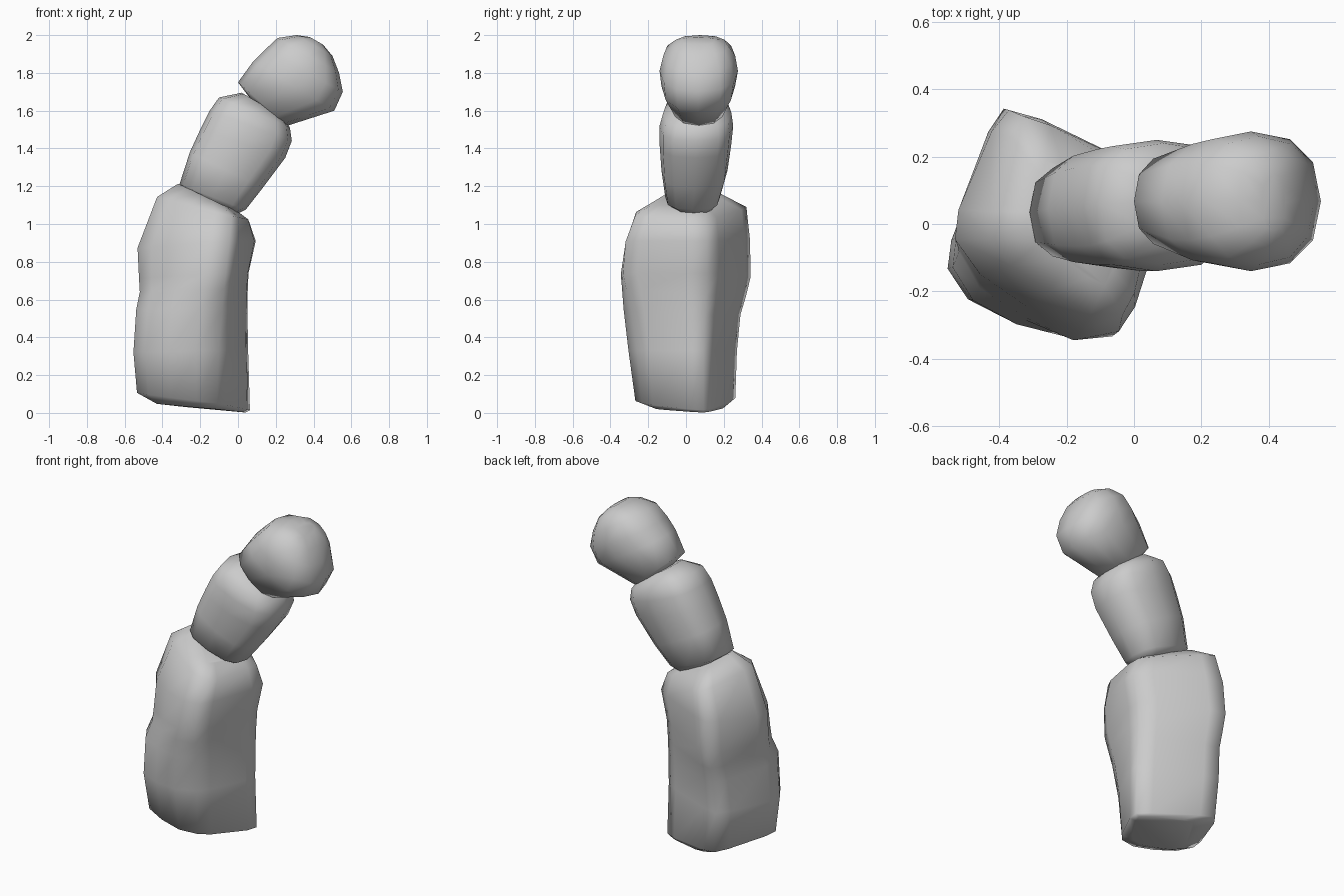
import bpy, bmesh, math
from mathutils import Vector

if "Cube" in bpy.data.objects:
    bpy.data.objects.remove(bpy.data.objects["Cube"])


def loft(name, rings):
    """Skin a stack of equal-length rings into a closed, smooth-shaded rock."""
    bm = bmesh.new()
    vs = [[bm.verts.new(p) for p in r] for r in rings]
    n = len(vs[0])
    for a, b in zip(vs, vs[1:]):
        for i in range(n):
            j = (i + 1) % n
            bm.faces.new((a[i], a[j], b[j], b[i]))
    bm.faces.new(vs[0][::-1])
    bm.faces.new(vs[-1])
    bmesh.ops.recalc_face_normals(bm, faces=bm.faces)
    for f in bm.faces:
        f.smooth = True
    me = bpy.data.meshes.new(name)
    bm.to_mesh(me)
    bm.free()
    ob = bpy.data.objects.new(name, me)
    bpy.context.collection.objects.link(ob)


def rounded_quad(bulge, corners):
    """Four corners -> softened ring, with the front-left side bulging outward."""
    c = [Vector(p) for p in corners]
    out = []
    for i in range(4):
        p, a, b = c[i], c[i - 1], c[(i + 1) % 4]
        out += [p.lerp(a, 0.22), p + (a - p) * 0.04 + (b - p) * 0.04, p.lerp(b, 0.22)]
    push = Vector((-0.4, -0.9, 0)) * bulge
    out[0] += push
    out[11] += push * 0.9
    out.append(c[3].lerp(c[0], 0.5) + push * 1.3)
    return out


def tilted_ring(xl, zl, xr, zr, y0, y1, n=12, e=2.7):
    """Squarish ring spanning a left and a right point, and a y range."""
    mid = Vector(((xl + xr) / 2, (y0 + y1) / 2, (zl + zr) / 2))
    u = Vector(((xr - xl) / 2, 0, (zr - zl) / 2))
    v = Vector((0, (y1 - y0) / 2, 0))
    pts = []
    for i in range(n):
        t = 2 * math.pi * i / n
        c, s = math.cos(t), math.sin(t)
        pts.append(mid + u * math.copysign(abs(c) ** (2 / e), c)
                   + v * math.copysign(abs(s) ** (2 / e), s))
    return pts


# Large base rock: bulge, then front, right, back, left corner at each level
base = [
    (.02, [(-.12, -.17, .02), (.06, .10, .0), (-.27, .22, .03), (-.45, -.10, .05)]),
    (.045, [(-.10, -.255, .05), (.09, .10, .01), (-.39, .285, .08), (-.56, -.13, .11)]),
    (.06, [(-.09, -.28, .33), (.08, .10, .33), (-.41, .295, .33), (-.58, -.145, .32)]),
    (.06, [(-.07, -.315, .55), (.075, .11, .52), (-.40, .315, .52), (-.565, -.14, .55)]),
    (.055, [(-.06, -.345, .66), (.075, .115, .62), (-.40, .345, .62), (-.545, -.09, .64)]),
    (.05, [(-.05, -.365, .74), (.08, .12, .74), (-.40, .37, .72), (-.55, -.07, .71)]),
    (.04, [(-.03, -.35, .91), (.12, .12, .91), (-.385, .365, .92), (-.56, -.05, .87)]),
    (.025, [(-.02, -.295, 1.04), (.075, .11, 1.02), (-.34, .345, 1.09), (-.45, -.05, 1.15)]),
    (.0, [(-.08, -.20, 1.10), (.00, .08, 1.07), (-.27, .20, 1.16), (-.33, -.01, 1.22)]),
]
loft("base_rock", [rounded_quad(*r) for r in base])

# Middle rock leaning to the right
middle = [
    (-.23, 1.15, -.01, 1.05, -.05, .14),
    (-.31, 1.21, .04, 1.075, -.11, .18),
    (-.255, 1.38, .13, 1.19, -.13, .22),
    (-.20, 1.50, .25, 1.35, -.14, .24),
    (-.15, 1.60, .285, 1.44, -.14, .25),
    (-.10, 1.67, .275, 1.51, -.12, .24),
    (.02, 1.695, .23, 1.57, -.05, .18),
]
loft("middle_rock", [tilted_ring(*r, e=2.8) for r in middle])

# Rounded top rock
top = [
    (.06, 1.67, .20, 1.55, .0, .17),
    (.0, 1.75, .26, 1.52, -.075, .21),
    (.08, 1.86, .51, 1.60, -.13, .26),
    (.14, 1.92, .555, 1.70, -.14, .275),
    (.21, 1.985, .535, 1.80, -.12, .26),
    (.31, 2.0, .50, 1.89, -.07, .22),
    (.38, 1.99, .45, 1.95, -.02, .15),
]
loft("top_rock", [tilted_ring(*r, e=2.4) for r in top])
